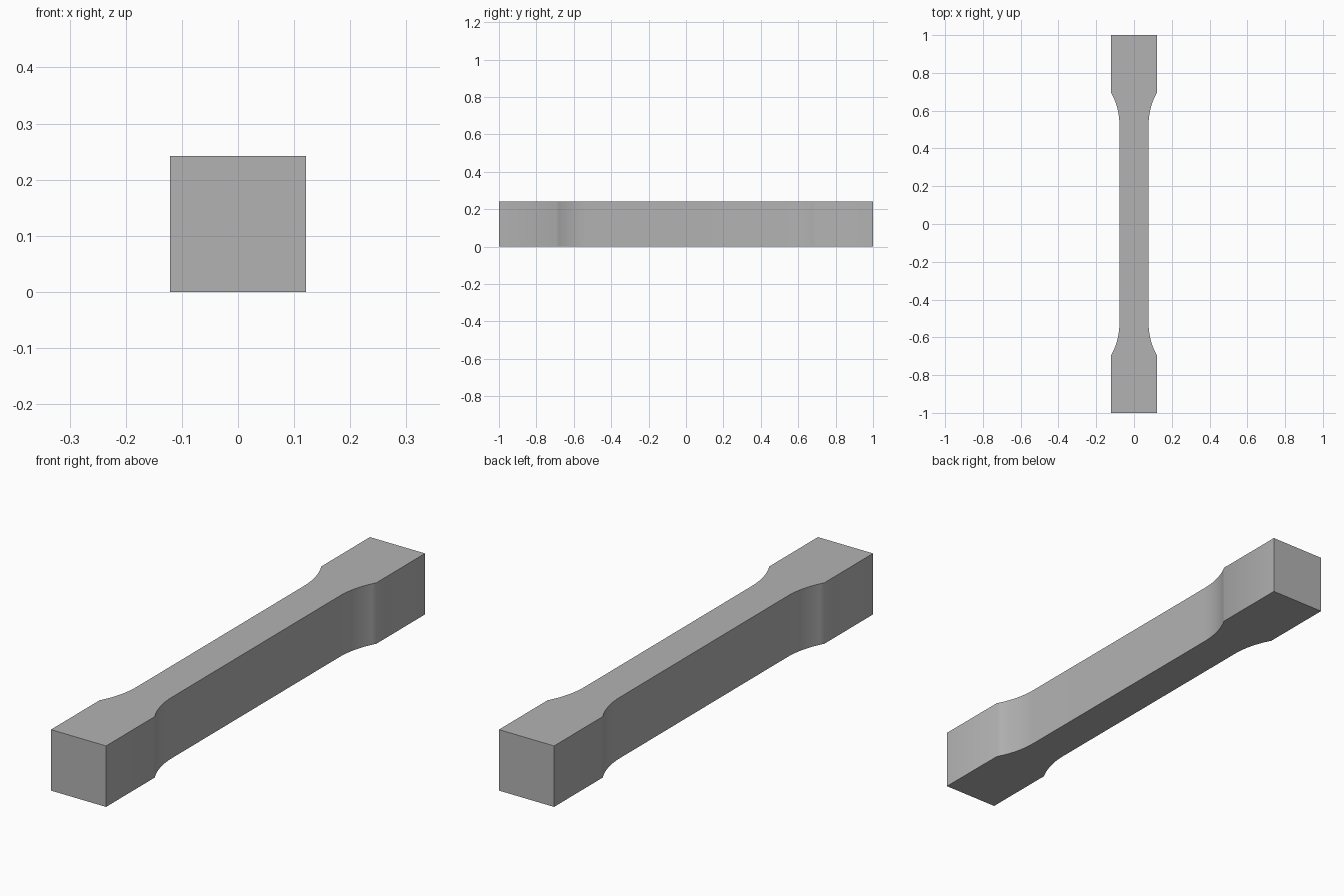
import bpy
import bmesh
import math

if "Cube" in bpy.data.objects:
    bpy.data.objects.remove(bpy.data.objects["Cube"], do_unlink=True)

HEIGHT = 0.242
GRIP_HALF, GAUGE_HALF = 0.121, 0.077
GAUGE_END, GRIP_START = 0.525, 0.695
STEPS = 10

# Plain grey
grey = bpy.data.materials.new("plain_grey")
grey.use_nodes = True
colour = (0.45, 0.45, 0.45, 1)
grey.diffuse_color = colour
grey.node_tree.nodes["Principled BSDF"].inputs["Base Color"].default_value = colour

# Fillet arc, tangent to the narrow gauge section, then the wide grip
rise, run = GRIP_HALF - GAUGE_HALF, GRIP_START - GAUGE_END
radius = (rise ** 2 + run ** 2) / (2 * rise)
sweep = math.asin(run / radius)
quarter = []
for i in range(STEPS + 1):
    a = sweep * i / STEPS
    quarter.append((GAUGE_HALF + radius * (1 - math.cos(a)),
                    GAUGE_END + radius * math.sin(a)))
quarter.append((GRIP_HALF, 1.0))

# Mirror the quarter outline into the full outline
right_side = [(x, -y) for x, y in reversed(quarter)] + quarter
outline = right_side + [(-x, -y) for x, y in right_side]

# Extrude the outline into the bar
bm = bmesh.new()
base = bm.faces.new([bm.verts.new((x, y, 0)) for x, y in outline])
top = bmesh.ops.extrude_face_region(bm, geom=[base], use_keep_orig=True)
verts = [v for v in top["geom"] if isinstance(v, bmesh.types.BMVert)]
bmesh.ops.translate(bm, verts=verts, vec=(0, 0, HEIGHT))
bmesh.ops.recalc_face_normals(bm, faces=bm.faces)
mesh = bpy.data.meshes.new("test_bar")
bm.to_mesh(mesh)
bm.free()
mesh.materials.append(grey)

bar = bpy.data.objects.new("test_bar", mesh)
bpy.context.collection.objects.link(bar)
bpy.ops.object.select_all(action="DESELECT")
bar.select_set(True)
bpy.context.view_layer.objects.active = bar
bpy.ops.object.shade_smooth_by_angle(angle=math.radians(40))
